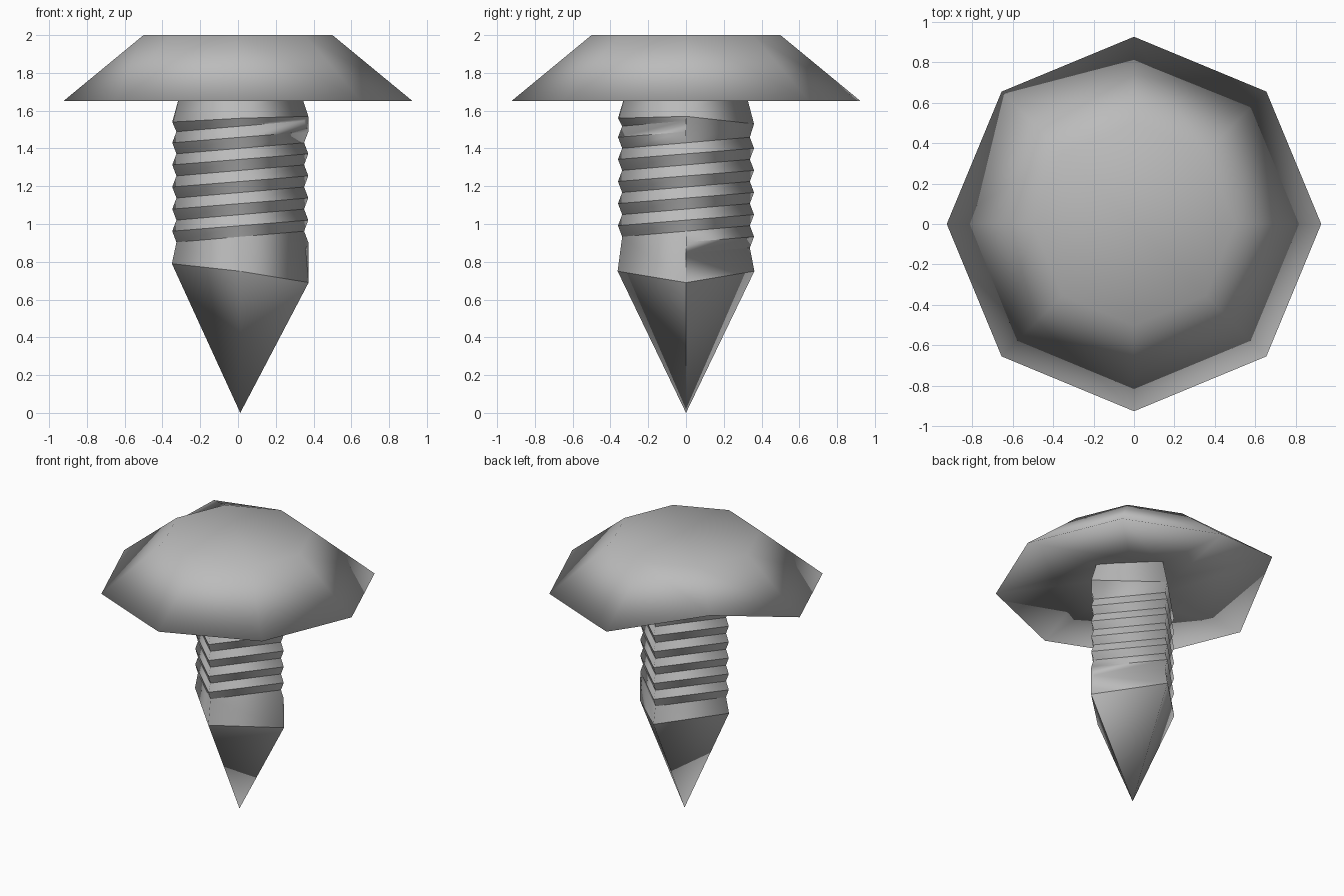
import bpy, bmesh
from math import cos, sin, radians

cube = bpy.data.objects.get("Cube")
if cube:
    bpy.data.objects.remove(cube)

# Single steel grey
steel = bpy.data.materials.new("steel_grey")
steel.use_nodes = True
grey = (0.5, 0.5, 0.5, 1)
steel.diffuse_color = grey
steel.node_tree.nodes["Principled BSDF"].inputs["Base Color"].default_value = grey


def finish(name, bm):
    bmesh.ops.recalc_face_normals(bm, faces=bm.faces)
    for f in bm.faces:
        f.smooth = True
    mesh = bpy.data.meshes.new(name)
    bm.to_mesh(mesh)
    bm.free()
    mesh.materials.append(steel)
    obj = bpy.data.objects.new(name, mesh)
    bpy.context.scene.collection.objects.link(obj)
    return obj


def polar(bm, radius, degrees, z, x=0.0):
    a = radians(degrees)
    return bm.verts.new((x + radius * cos(a), radius * sin(a), z))


# Eight-sided head, softly shaded, with one bent rim corner
bm = bmesh.new()
top, rim, neck = [], [], []
for k in range(8):
    a = 45 * k
    top.append(polar(bm, 0.5, a, 2.0))
    rim.append(polar(bm, 0.925, a, 1.84 if k == 3 else 1.65))
    neck.append(polar(bm, 0.28, a, 1.71))
bm.faces.new(top)
bm.faces.new(neck)
for upper, lower in ((top, rim), (rim, neck)):
    for k in range(8):
        n = (k + 1) % 8
        bm.faces.new((upper[k], upper[n], lower[n], lower[k]))
finish("screw_head", bm)

# Four-sided shank: the thread climbs half a pitch per row, two rows per turn
bm = bmesh.new()
HALF, ROWS, SIDES = 0.0585, 10, 4
CENTRE = 0.012
grid = {}
for c in range(SIDES):
    for j in range(ROWS + 1 + (2 if c == 0 else 0)):
        radius = 0.36 if j % 2 else 0.338
        grid[j, c] = polar(bm, radius, 90 * c, 0.845 + HALF * (j + c / 2), CENTRE)
for j in range(ROWS + 1):
    grid[j, SIDES] = grid[j + 2, 0]
for j in range(ROWS):
    for c in range(SIDES):
        bm.faces.new((grid[j, c], grid[j, c + 1], grid[j + 1, c + 1], grid[j + 1, c]))


def ring(radius, heights):
    return [polar(bm, radius, 90 * c, z, CENTRE) for c, z in enumerate(heights)]


def bridge(row, loop):
    for c in range(SIDES):
        bm.faces.new((grid[row, c], grid[row, c + 1], loop[(c + 1) % SIDES], loop[c]))
    # close the step where the thread starts or ends
    bm.faces.new((loop[0], grid[row, 0], grid[row + 1, 0]))
    bm.faces.new((loop[0], grid[row + 1, 0], grid[row + 2, 0]))


shoulder = ring(0.362, (0.69, 0.75, 0.79, 0.75))
collar = ring(0.36, (1.57, 1.53, 1.54, 1.56))
cap = ring(0.305, (1.74,) * SIDES)
bridge(0, shoulder)
bridge(ROWS, collar)
bm.faces.new(cap)

# Pointed tip and the taper under the head
tip = bm.verts.new((CENTRE, 0, 0))
for c in range(SIDES):
    n = (c + 1) % SIDES
    bm.faces.new((shoulder[c], shoulder[n], tip))
    bm.faces.new((collar[c], collar[n], cap[n], cap[c]))

# Keep thread ridges crisp, upright corners soft
for e in bm.edges:
    a, b = e.verts
    turns = (a.co.xy - b.co.xy).length > 0.2
    if turns and tip not in e.verts:
        e.smooth = False
    if tip in e.verts and shoulder[0] in e.verts:
        e.smooth = False
finish("threaded_shank", bm)
